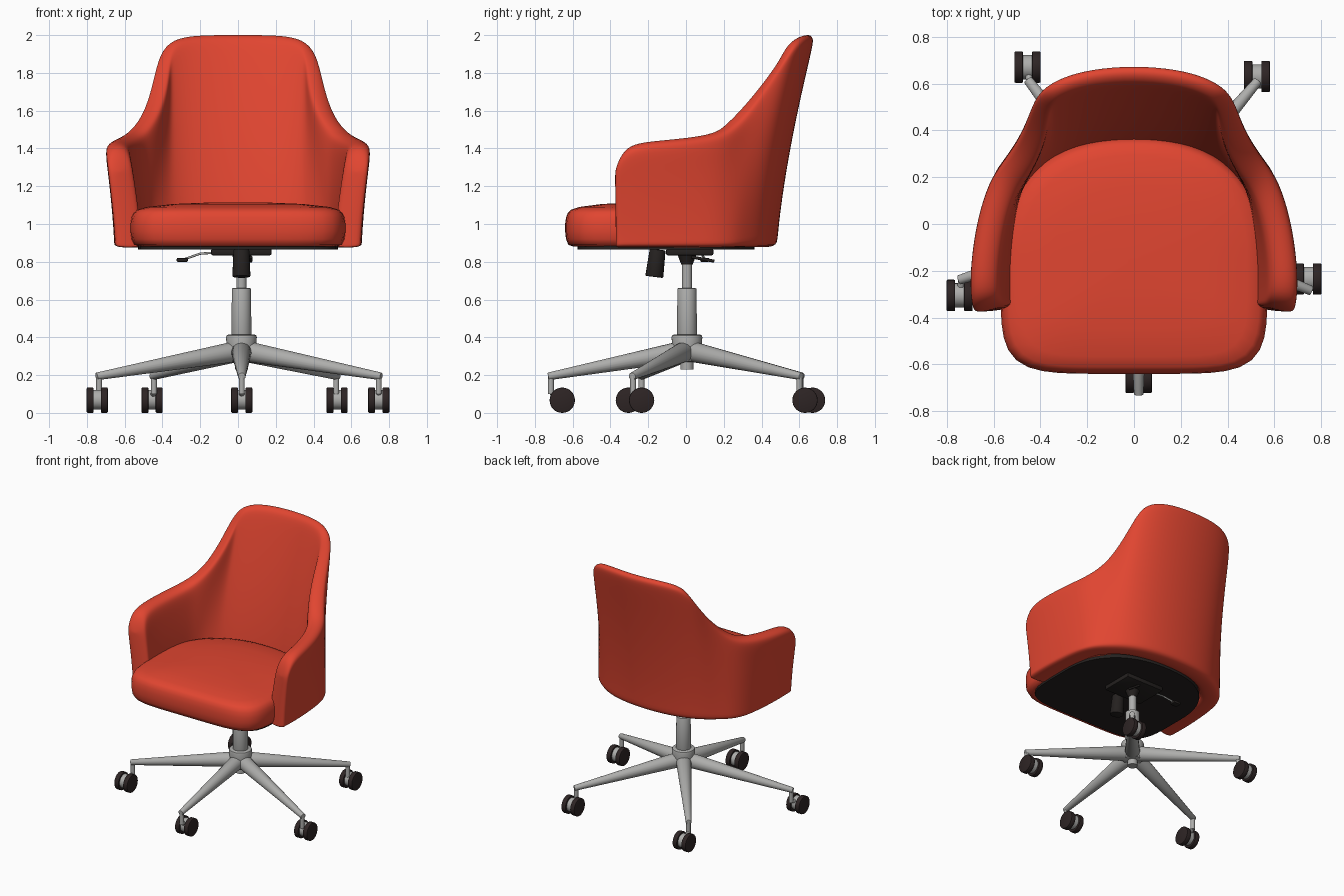
import bpy, bmesh, math
from mathutils import Vector

cube = bpy.data.objects.get("Cube")
if cube:
    bpy.data.objects.remove(cube, do_unlink=True)


def material(name, color):
    m = bpy.data.materials.new(name)
    m.use_nodes = True
    m.diffuse_color = (*color, 1)
    bsdf = next(n for n in m.node_tree.nodes if n.type == 'BSDF_PRINCIPLED')
    bsdf.inputs["Base Color"].default_value = (*color, 1)
    bsdf.inputs["Roughness"].default_value = 0.6
    return m


RED = material("red_upholstery", (0.75, 0.06, 0.03))
GREY = material("grey_metal", (0.42, 0.42, 0.41))
WHEEL = material("dark_wheel", (0.027, 0.018, 0.018))
BLACK = material("black_plastic", (0.018, 0.015, 0.014))


def finish(name, bm, mat, subdiv=0, angle=40):
    bmesh.ops.recalc_face_normals(bm, faces=bm.faces)
    mesh = bpy.data.meshes.new(name)
    bm.to_mesh(mesh)
    bm.free()
    mesh.materials.append(mat)
    ob = bpy.data.objects.new(name, mesh)
    bpy.context.collection.objects.link(ob)
    bpy.ops.object.select_all(action='DESELECT')
    ob.select_set(True)
    bpy.context.view_layer.objects.active = ob
    bpy.ops.object.shade_smooth_by_angle(angle=math.radians(angle))
    if subdiv:
        mod = ob.modifiers.new("smooth", 'SUBSURF')
        mod.levels = mod.render_levels = subdiv
    return ob


def rod(name, p, q, r1, r2, mat, seg=20, bevel=0):
    p, q = Vector(p), Vector(q)
    bm = bmesh.new()
    bmesh.ops.create_cone(bm, cap_ends=True, segments=seg, radius1=r1, radius2=r2, depth=(q - p).length)
    if bevel:
        rim = [e for e in bm.edges if any(len(f.verts) > 4 for f in e.link_faces)]
        bmesh.ops.bevel(bm, geom=rim, offset=bevel, segments=2, affect='EDGES', profile=0.5)
    turn = (q - p).to_track_quat('Z', 'Y').to_matrix().to_4x4()
    bmesh.ops.transform(bm, matrix=turn, verts=bm.verts)
    bmesh.ops.translate(bm, vec=(p + q) / 2, verts=bm.verts)
    return finish(name, bm, mat)


def box(name, centre, size, mat, bevel=0.008):
    bm = bmesh.new()
    bmesh.ops.create_cube(bm, size=1)
    bmesh.ops.scale(bm, vec=size, verts=bm.verts)
    bmesh.ops.bevel(bm, geom=bm.edges[:], offset=bevel, segments=2, affect='EDGES', profile=0.5)
    bmesh.ops.translate(bm, vec=centre, verts=bm.verts)
    return finish(name, bm, mat)


# Wraparound shell: bottom x, y and rim x, y, z from the back centre to the arm front
FLOOR = 0.875
HALF = [
    (0, .485, 0, .69, 2.0), (.16, .475, .18, .675, 2.0), (.3, .445, .31, .64, 1.99),
    (.4, .4, .4, .585, 1.955), (.46, .36, .435, .52, 1.87), (.52, .31, .46, .43, 1.74),
    (.57, .26, .505, .34, 1.61), (.605, .2, .56, .27, 1.53), (.63, .12, .62, .19, 1.48),
    (.645, 0, .675, .03, 1.455), (.655, -.15, .705, -.15, 1.44),
    (.655, -.28, .71, -.28, 1.425), (.65, -.35, .7, -.35, 1.38), (.645, -.38, .69, -.388, 1.28)]
PATH = [(-a, b, -c, d, e) for a, b, c, d, e in HALF[:0:-1]] + HALF


def inward(points, i):
    a, b = points[max(i - 1, 0)], points[min(i + 1, len(points) - 1)]
    t = (b - a).normalized()
    return Vector((t.y, -t.x))


def shell_section(i):
    bottoms = [Vector(p[:2]) for p in PATH]
    tops = [Vector(p[2:4]) for p in PATH]
    rim = PATH[i][4]
    thick_top = 0.08 + 0.05 * min(1, max(0, (1.9 - rim) / 0.4))
    n_low, n_top = inward(bottoms, i), inward(tops, i)

    def point(depth, z):
        w = max(0, (z - FLOOR) / (rim - FLOOR)) ** 1.4
        thick = 0.14 + (thick_top - 0.14) * w
        n = n_low.lerp(n_top, w).normalized()
        xy = bottoms[i].lerp(tops[i], w) + n * thick * depth
        return (xy.x, xy.y, z)

    heights = [FLOOR + f * (rim - 0.05 - FLOOR) for f in (0, .05, .2, .4, .6, .8, 1)]
    outer = [point(0, z) for z in heights] + [point(.1, rim - 0.012)]
    inner = [point(1, z) for z in heights] + [point(.9, rim - 0.012)]
    return outer + [point(.5, rim + 0.006)] + inner[::-1]


bm = bmesh.new()
rings = [[bm.verts.new(c) for c in shell_section(i)] for i in range(len(PATH))]
count = len(rings[0])
for a, b in zip(rings, rings[1:]):
    for j in range(count):
        k = (j + 1) % count
        bm.faces.new((a[j], a[k], b[k], b[j]))
for ring in (rings[0], rings[-1]):
    mid = count // 2
    for j in range(mid - 1):
        bm.faces.new((ring[j], ring[j + 1], ring[-2 - j], ring[-1 - j]))
    bm.faces.new(ring[mid - 1:mid + 2])
finish("back_and_arm_shell", bm, RED, subdiv=2, angle=180)


# Seat outline: squarish at the front, rounder at the back
def outline(scale, z, shift=0, n=72):
    pts = []
    for i in range(n):
        a = 2 * math.pi * i / n
        c, s = math.cos(a), math.sin(a)
        e = 2.3 if s > 0 else 5.5
        r = scale * (abs(c) ** e + abs(s) ** e) ** (-1 / e)
        pts.append((0.57 * r * c, -0.15 + shift + (0.52 if s > 0 else 0.49) * r * s, z))
    return pts


def stacked(name, levels, mat, shift=0, angle=40):
    bm = bmesh.new()
    loops = [[bm.verts.new(c) for c in outline(s, z, shift)] for s, z in levels]
    for a, b in zip(loops, loops[1:]):
        for j in range(len(a)):
            k = (j + 1) % len(a)
            bm.faces.new((a[j], a[k], b[k], b[j]))
    bm.faces.new(loops[0])
    bm.faces.new(loops[-1])
    return finish(name, bm, mat, angle=angle)


stacked("seat_cushion", [(.92, .882), (.965, .89), (.99, .92), (1, .96), (1, 1.0), (.99, 1.035),
                         (.97, 1.06), (.94, 1.075), (.85, 1.09), (.6, 1.106), (.3, 1.113), (.05, 1.115)],
        RED, angle=60)
stacked("underside_panel", [(.93, .866), (.93, .9)], BLACK, shift=0.03)

# Tilt mechanism under the seat
HX, HY = 0.018, 0.005
box("mechanism_plate", (HX, 0.02, .852), (.32, .25, .035), BLACK)
rod("column_socket", (HX, HY, .785), (HX, HY, .85), .03, .055, BLACK)
rod("tension_knob", (HX, -.168, .72), (HX, -.15, .865), .048, .042, BLACK, bevel=.006)
rod("tilt_lever", (HX + .05, .03, .825), (HX + .05, .15, .803), .008, .008, BLACK, 10)
rod("height_lever_inner", (-.1, .06, .85), (-.2, .08, .843), .006, .006, GREY, 10)
rod("height_lever_outer", (-.2, .08, .843), (-.28, .1, .815), .006, .006, GREY, 10)
box("height_paddle", (-.295, .1, .81), (.06, .05, .022), BLACK)

# Gas column and hub
rod("gas_piston", (HX, HY, .64), (HX, HY, .8), .027, .027, GREY, 24)
rod("column_sleeve", (HX, HY, .38), (HX, HY, .66), .054, .05, GREY, 32, .004)
rod("hub", (HX, HY, .27), (HX, HY, .415), .07, .083, GREY, 32, .015)
rod("hub_foot", (HX, HY, .23), (HX, HY, .28), .035, .035, GREY, 24)

# Five star legs, each with a pin and a twin-wheel caster: pin x, y and caster x, y
SPOKES = {"front": (.02, -.715, .02, -.655), "left": (.745, -.28, .745, -.235),
          "right": (-.735, -.235, -.745, -.305), "back_left": (.52, .6, .525, .63),
          "back_right": (-.445, .605, -.455, .67)}
for side, (px, py, cx, cy) in SPOKES.items():
    out = (Vector((px, py)) - Vector((HX, HY))).normalized() * 0.03
    rod(side + "_leg", (HX + out.x, HY + out.y, .325), (px + out.x / 2, py + out.y / 2, .193),
        .055, .02, GREY, 20, .004)
    rod(side + "_pin", (px, py, .1), (px, py, .2), .016, .016, GREY, 14)
    rod(side + "_caster_neck", (px, py, .11), (cx, cy, .08), .015, .015, GREY, 12)
    rod(side + "_caster_core", (cx - .022, cy, .07), (cx + .022, cy, .07), .052, .052, GREY, 28)
    for tag, sign in (("outer", 1), ("inner", -1)):
        rod(f"{side}_{tag}_wheel", (cx + sign * .019, cy, .067), (cx + sign * .056, cy, .067),
            .067, .067, WHEEL, 32, .005)
